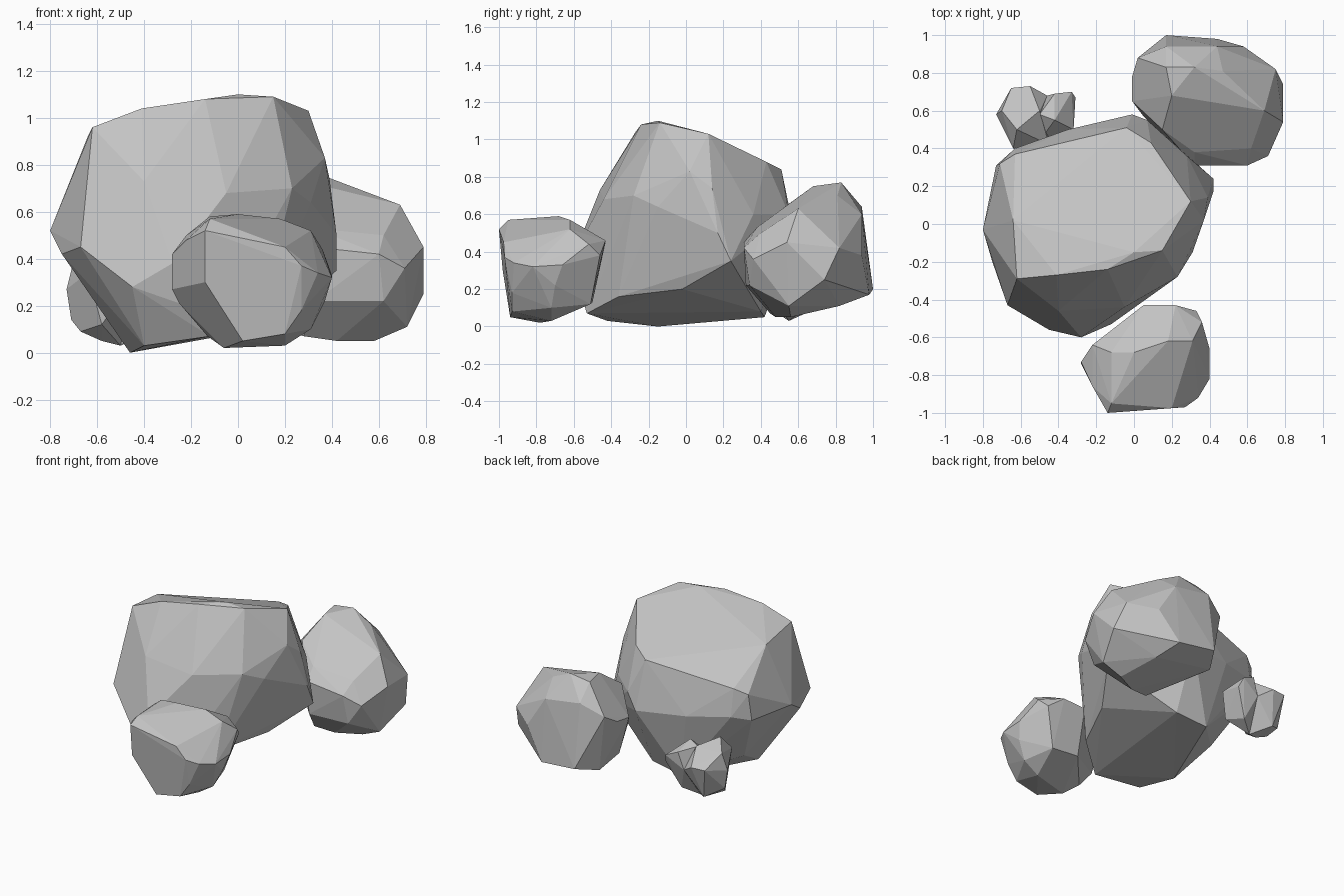
import bpy, bmesh

stone = bpy.data.materials.new("grey stone")
stone.diffuse_color = (0.55, 0.55, 0.55, 1)


def rock(name, points):
    """Faceted boulder: convex hull around a few corner points."""
    bm = bmesh.new()
    for p in points:
        bm.verts.new(p)
    res = bmesh.ops.convex_hull(bm, input=bm.verts[:])
    junk = {g for g in res["geom_interior"] + res["geom_unused"]
            if isinstance(g, bmesh.types.BMVert)}
    bmesh.ops.delete(bm, geom=list(junk), context='VERTS')
    # merge nearly coplanar triangles into broad facets
    bmesh.ops.dissolve_limit(bm, angle_limit=0.06, verts=bm.verts[:], edges=bm.edges[:])
    bmesh.ops.recalc_face_normals(bm, faces=bm.faces[:])
    me = bpy.data.meshes.new(name)
    bm.to_mesh(me)
    bm.free()
    me.materials.append(stone)
    ob = bpy.data.objects.new(name, me)
    bpy.context.collection.objects.link(ob)
    return ob


# Large central boulder: sloping top, wide waist, undercut base
big_top = [
    (-.62, -.29, .96), (-.41, -.27, 1.04), (-.14, -.24, 1.08), (0, -.15, 1.10),
    (.15, -.14, 1.09), (.30, .12, 1.03), (.09, .43, .88), (-.04, .51, .84),
    (-.63, .37, .74), (-.71, .32, .70), (-.64, .02, .92), (-.40, -.46, .73)]
big_waist = [
    (-.80, -.03, .52), (-.75, -.20, .42), (-.67, -.43, .45), (-.45, -.56, .28),
    (-.28, -.60, .38), (-.22, -.57, .20), (-.05, -.44, .68), (.23, -.28, .70),
    (.31, -.15, .64), (.37, .02, .83), (.39, .14, .74), (.42, .17, .50),
    (.42, .24, .35), (.28, .36, .60), (.07, .55, .60), (-.01, .58, .50),
    (-.35, .50, .52), (-.63, .40, .55), (-.73, .31, .52)]
big_base = [
    (-.46, -.15, 0), (-.40, -.42, .03), (-.12, -.53, .07), (.10, -.36, .16),
    (.25, -.02, .20), (-.02, .40, .08), (-.25, .42, .05), (-.54, .12, .15)]
rock("large_boulder", big_top + big_waist + big_base)

# Front boulder
rock("front_boulder", [
    (-.12, -.95, .57), (0, -.68, .59), (.18, -.62, .57), (.31, -.62, .52),
    (-.12, -.68, .58), (-.22, -.64, .50), (-.28, -.73, .42), (-.28, -.74, .27),
    (-.22, -.86, .48), (-.14, -1.0, .52), (0, -.99, .48), (.20, -.975, .45),
    (.27, -.97, .37), (.27, -.93, .18), (.20, -.93, .08), (.02, -.94, .05),
    (-.14, -.98, .30), (-.25, -.72, .21), (-.13, -.70, .07), (-.06, -.78, .02),
    (.20, -.72, .03), (.31, -.72, .10), (.37, -.70, .22), (.40, -.66, .33),
    (.40, -.82, .32), (.34, -.92, .34), (.36, -.52, .44), (.33, -.46, .38),
    (.22, -.43, .46), (.05, -.43, .45), (-.05, -.52, .47), (.05, -.50, .13),
    (.25, -.51, .12)])

# Back right boulder
rock("back_right_boulder", [
    (.32, .83, .77), (.20, .68, .75), (.17, .83, .75), (.47, .81, .70),
    (.69, .60, .63), (.62, .40, .50), (.32, .38, .53), (.15, .50, .62),
    (.02, .88, .56), (-.01, .78, .50), (-.01, .65, .48), (.17, .94, .64),
    (.17, 1.0, .20), (.44, .98, .17), (.44, .94, .60), (.58, .94, .38),
    (.75, .82, .42), (.79, .74, .25), (.79, .54, .45), (.71, .36, .36),
    (.60, .31, .42), (.32, .31, .45), (.33, .32, .22), (.62, .34, .22),
    (.72, .55, .11), (.58, .56, .05), (.42, .48, .05), (.28, .45, .07),
    (.10, .60, .18), (.08, .85, .16), (.50, .82, .11), (.05, .57, .40)])

# Small twin-lobed stone at the back left
rock("small_stone_left_lobe", [
    (-.73, .58, .27), (-.70, .60, .39), (-.65, .72, .30), (-.55, .73, .30),
    (-.46, .68, .24), (-.64, .40, .34), (-.62, .50, .45), (-.50, .60, .39),
    (-.71, .58, .14), (-.67, .52, .09), (-.60, .66, .08), (-.50, .55, .03),
    (-.58, .52, .05), (-.45, .42, .30), (-.58, .42, .12)])
rock("small_stone_right_lobe", [
    (-.46, .68, .24), (-.42, .69, .36), (-.33, .70, .32), (-.31, .67, .26),
    (-.32, .50, .30), (-.42, .55, .40), (-.50, .58, .38), (-.50, .44, .28),
    (-.40, .62, .08), (-.50, .55, .03), (-.36, .48, .12)])
